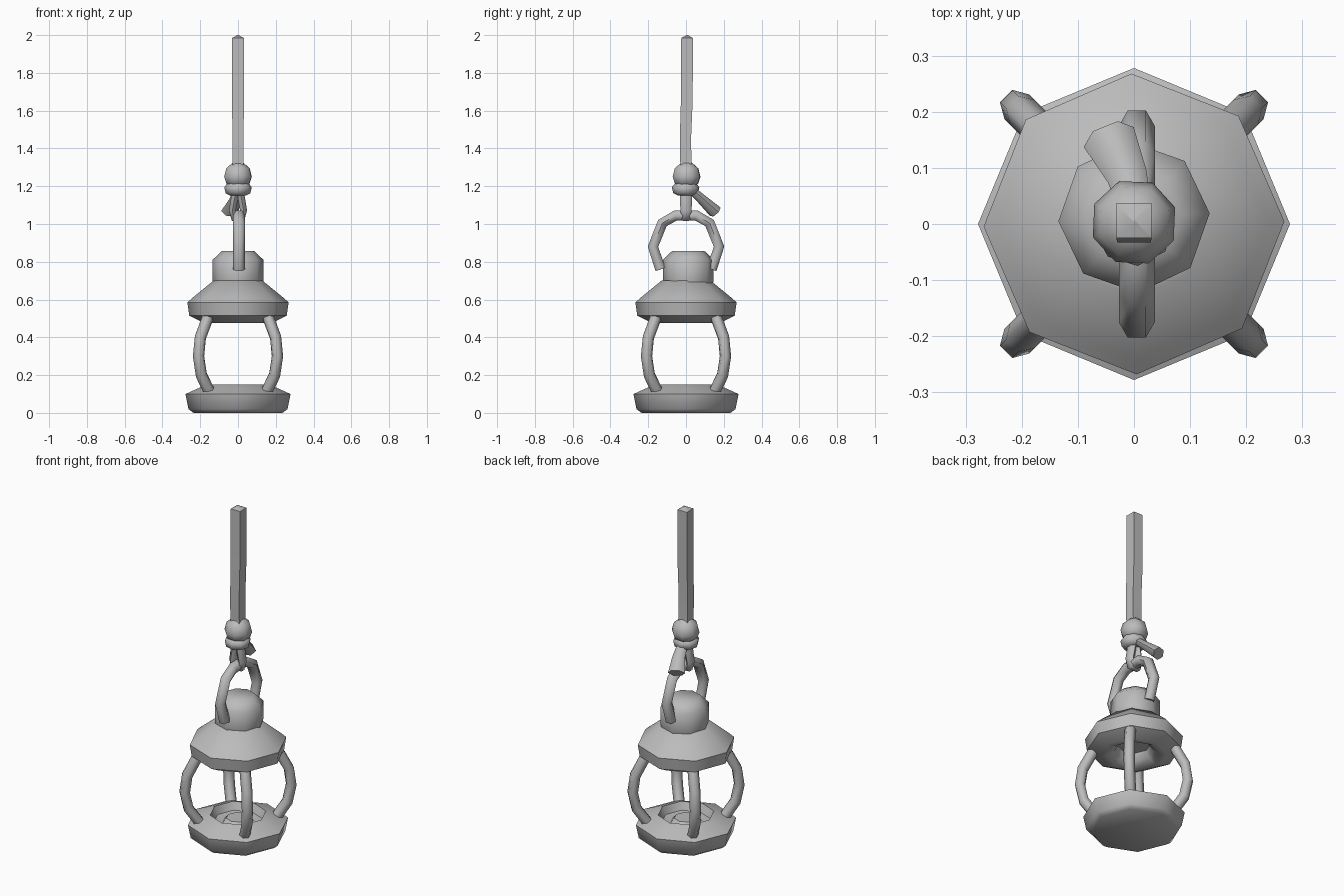
import bpy, bmesh, math
from mathutils import Vector

cube = bpy.data.objects.get("Cube")
if cube:
    bpy.data.objects.remove(cube, do_unlink=True)

GREY = (0.5, 0.5, 0.5, 1)
metal = bpy.data.materials.new("plain grey")
metal.use_nodes = True
metal.diffuse_color = GREY
metal.node_tree.nodes["Principled BSDF"].inputs["Base Color"].default_value = GREY


def loft(name, rings, angle=40):
    """Skin a list of equal vertex rings, cap both ends, shade by angle."""
    bm = bmesh.new()
    loops = [[bm.verts.new(p) for p in ring] for ring in rings]
    n = len(loops[0])
    for a, b in zip(loops, loops[1:]):
        for i in range(n):
            j = (i + 1) % n
            bm.faces.new((a[i], a[j], b[j], b[i]))
    bm.faces.new(loops[0][::-1])
    bm.faces.new(loops[-1])
    bmesh.ops.recalc_face_normals(bm, faces=bm.faces)
    mesh = bpy.data.meshes.new(name)
    bm.to_mesh(mesh)
    bm.free()
    mesh.materials.append(metal)
    obj = bpy.data.objects.new(name, mesh)
    bpy.context.collection.objects.link(obj)
    bpy.ops.object.select_all(action="DESELECT")
    obj.select_set(True)
    bpy.context.view_layer.objects.active = obj
    bpy.ops.object.shade_smooth_by_angle(angle=math.radians(angle))
    return obj


def turned(name, profile, sides=8, turn=0, centre=(0, 0), angle=50):
    """Turn a (radius, z) profile around a vertical axis."""
    spokes = [math.tau * i / sides + math.radians(turn) for i in range(sides)]
    return loft(name, [[(centre[0] + r * math.cos(t), centre[1] + r * math.sin(t), z)
                        for t in spokes] for r, z in profile], angle)


def tube(name, path, radii, side, sides=6, flat=1.0, turn=0, angle=62):
    """Sweep a polygon along a path; side is the fixed cross direction."""
    pts = [Vector(p) for p in path]
    side = Vector(side).normalized()
    rings = []
    for i, p in enumerate(pts):
        along = (pts[min(i + 1, len(pts) - 1)] - pts[max(i - 1, 0)]).normalized()
        across = along.cross(side).normalized()
        s = across.cross(along)
        ring = []
        for k in range(sides):
            t = math.tau * k / sides + math.radians(turn)
            ring.append(p + radii[i] * (math.cos(t) * s + flat * math.sin(t) * across))
        rings.append(ring)
    return loft(name, rings, angle)


# Base dish with a recessed well and a small burner plate
turned("base", [(0.235, 0), (0.262, 0.02), (0.278, 0.1), (0.2, 0.135), (0.155, 0.15),
                (0.135, 0.105), (0.085, 0.1), (0.065, 0.125), (0.02, 0.125)])

# Cap: hollow underside, wide brim, sloping roof
turned("cap", [(0.09, 0.54), (0.11, 0.5), (0.15, 0.475), (0.18, 0.475), (0.258, 0.515),
               (0.268, 0.585), (0.24, 0.61), (0.13, 0.7), (0.1, 0.7)], turn=1)

# Collar above the roof
turned("collar", [(0.13, 0.68), (0.135, 0.7), (0.135, 0.81), (0.085, 0.858)],
       turn=3, centre=(0, 0.012))

# Four bowed struts on the diagonals
for depth, sy in (("front", -1), ("back", 1)):
    for hand, sx in (("right", -1), ("left", 1)):
        bow = [(0.15, 0.11), (0.194, 0.2), (0.209, 0.3), (0.199, 0.4), (0.158, 0.51)]
        tube(f"{depth}_{hand}_strut", [(sx * d, sy * d, z) for d, z in bow],
             [0.031] * 5, (sx, -sy, 0))

# Carrying handle hooped from front to back
half = [(0.135, 0.76), (0.175, 0.88), (0.125, 1.005), (0.055, 1.045)]
hoop = [(0.005, -y, z) for y, z in half] + [(0.005, y, z) for y, z in reversed(half)]
tube("handle", hoop, [0.032] * len(hoop), (1, 0, 0))

# Rope loop passing under the handle
loop = [(-0.012, 0, 1.17), (-0.03, 0, 1.07), (-0.022, 0, 1.03),
        (0.022, 0, 1.03), (0.03, 0, 1.07), (0.012, 0, 1.17)]
tube("rope_loop", loop, [0.032, 0.03, 0.028, 0.028, 0.03, 0.032], (0, 1, 0), sides=6, flat=0.7)

# Knot: round top turn and a tight lower turn
turned("knot_top", [(0.035, 1.195), (0.066, 1.215), (0.078, 1.25), (0.066, 1.295),
                    (0.03, 1.325)], turn=20, centre=(0, 0.003), angle=60)
turned("knot_band", [(0.04, 1.15), (0.066, 1.163), (0.073, 1.195), (0.055, 1.217)],
       turn=5, centre=(0, -0.002), angle=60)

# Loose rope end flaring out behind the knot
tube("rope_tail", [(0, 0.035, 1.175), (-0.012, 0.085, 1.13), (-0.045, 0.155, 1.065)],
     [0.03, 0.036, 0.048], (1, 0.3, 0), sides=6, flat=0.75)

# Hanging rope, square in section with a slightly pointed end
rope = [(0, 0, 1.29), (0, -0.003, 1.45), (0, 0.004, 1.65), (0, 0.006, 1.985), (0, 0.006, 2)]
tube("rope", rope, [0.042, 0.042, 0.044, 0.044, 0.004], (1, 0, 0), sides=4, turn=45, angle=50)
